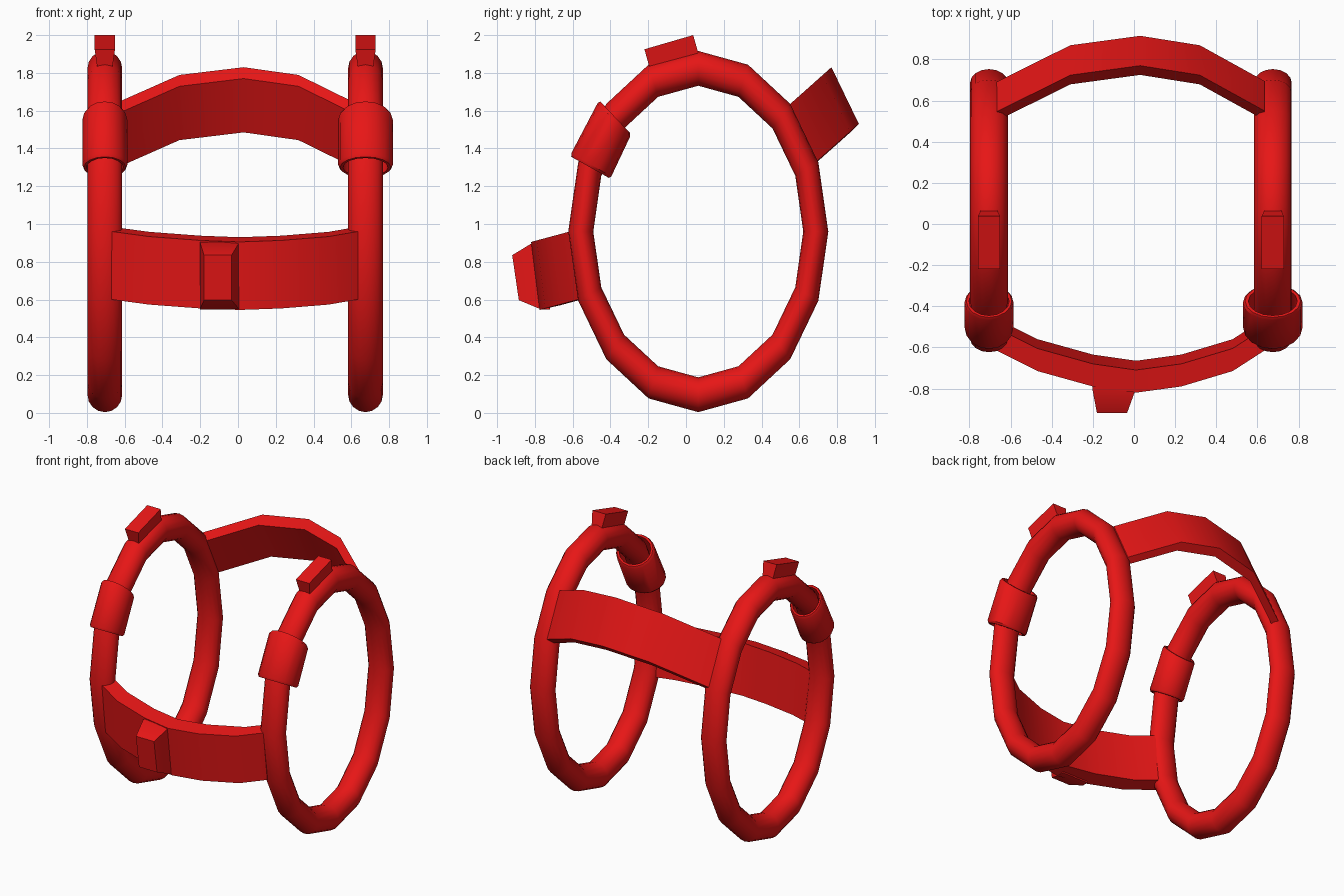
import bpy, bmesh
from math import cos, sin, pi
from mathutils import Vector

if "Cube" in bpy.data.objects:
    bpy.data.objects.remove(bpy.data.objects["Cube"])

red = bpy.data.materials.new("red")
red.diffuse_color = (0.8, 0.008, 0.008, 1)
red.use_nodes = True
red.node_tree.nodes["Principled BSDF"].inputs["Base Color"].default_value = red.diffuse_color
RING_X = {"left": -0.705, "right": 0.675}


def finish(ob):
    ob.data.materials.append(red)
    bpy.ops.object.select_all(action='DESELECT')
    ob.select_set(True)
    bpy.context.view_layer.objects.active = ob
    bpy.ops.object.shade_smooth_by_angle(angle=0.6)


def loft(name, sections, closed=False):
    """Skin a row of closed cross-sections, with end caps or joined end to end."""
    bm = bmesh.new()
    rows = [[bm.verts.new(p) for p in s] for s in sections]
    n = len(rows[0])
    pairs = list(zip(rows, rows[1:]))
    if closed:
        pairs.append((rows[-1], rows[0]))
    else:
        bm.faces.new(rows[0])
        bm.faces.new(rows[-1])
    for a, b in pairs:
        for i in range(n):
            j = (i + 1) % n
            bm.faces.new((a[i], a[j], b[j], b[i]))
    bmesh.ops.recalc_face_normals(bm, faces=bm.faces)
    me = bpy.data.meshes.new(name)
    bm.to_mesh(me)
    bm.free()
    ob = bpy.data.objects.new(name, me)
    bpy.context.collection.objects.link(ob)
    finish(ob)


def rect(cx, hw, a, b):
    """Rectangle spanning x, between two (y, z) points."""
    return [(cx - hw, *a), (cx + hw, *a), (cx + hw, *b), (cx - hw, *b)]


for side, x in RING_X.items():
    # oval hoop
    bpy.ops.mesh.primitive_torus_add(major_radius=0.864, minor_radius=0.092,
                                     major_segments=16, minor_segments=16,
                                     location=(x, 0.065, 0.96), rotation=(0, pi / 2, 0))
    ob = bpy.context.object
    ob.name = side + "_hoop"
    ob.scale = (1, 0.72, 1)
    finish(ob)

    # hollow sleeve around the hoop: (position along axis, radius factor)
    rx = 0.145 if side == "right" else 0.119
    top, bottom = Vector((-0.375, 1.565)), Vector((-0.508, 1.30))
    top_half, bottom_half = Vector((0.085, -0.09)), Vector((0.107, -0.06))
    inner = 0.82
    sections = []
    for t, k in ((0, 0.93), (0.05, 1), (0.95, 1), (1, 0.93), (1, inner), (0, inner)):
        c, h = bottom.lerp(top, t), bottom_half.lerp(top_half, t)
        sections.append([(x + rx * k * cos(a), *(c + h * k * sin(a)))
                         for a in (2 * pi * i / 16 for i in range(16))])
    loft(side + "_sleeve", sections, closed=True)

    # small tapered block on top of the hoop
    loft(side + "_top_block", [rect(x, 0.041, (-0.195, 1.835), (0.065, 1.905)),
                               rect(x, 0.054, (-0.22, 1.925), (0.038, 2.0))])

# rear strap: (x, drop from the apex), section drawn at the apex
strap = []
for x, d in ((-0.67, 0.225), (-0.31, 0.046), (0.03, 0), (0.32, 0.046), (0.635, 0.22)):
    strap.append([(x, y - d, z - d * 0.89) for y, z in
                  ((0.77, 1.83), (0.915, 1.53), (0.87, 1.485), (0.725, 1.77))])
loft("rear_strap", strap)

# front strap
strap = []
for x, d in ((-0.67, 0.205), (-0.47, 0.105), (-0.2, 0.03), (0.01, 0),
             (0.23, 0.03), (0.48, 0.105), (0.635, 0.205)):
    strap.append([(x, y + d, z + d * 0.27) for y, z in
                  ((-0.82, 0.905), (-0.775, 0.545), (-0.665, 0.57), (-0.71, 0.93))])
loft("front_strap", strap)

# buckle on the front strap
loft("front_buckle", [rect(-0.097, 0.105, (-0.76, 0.905), (-0.72, 0.547)),
                      rect(-0.097, 0.105, (-0.805, 0.905), (-0.765, 0.547)),
                      rect(-0.107, 0.073, (-0.92, 0.835), (-0.885, 0.597))])
